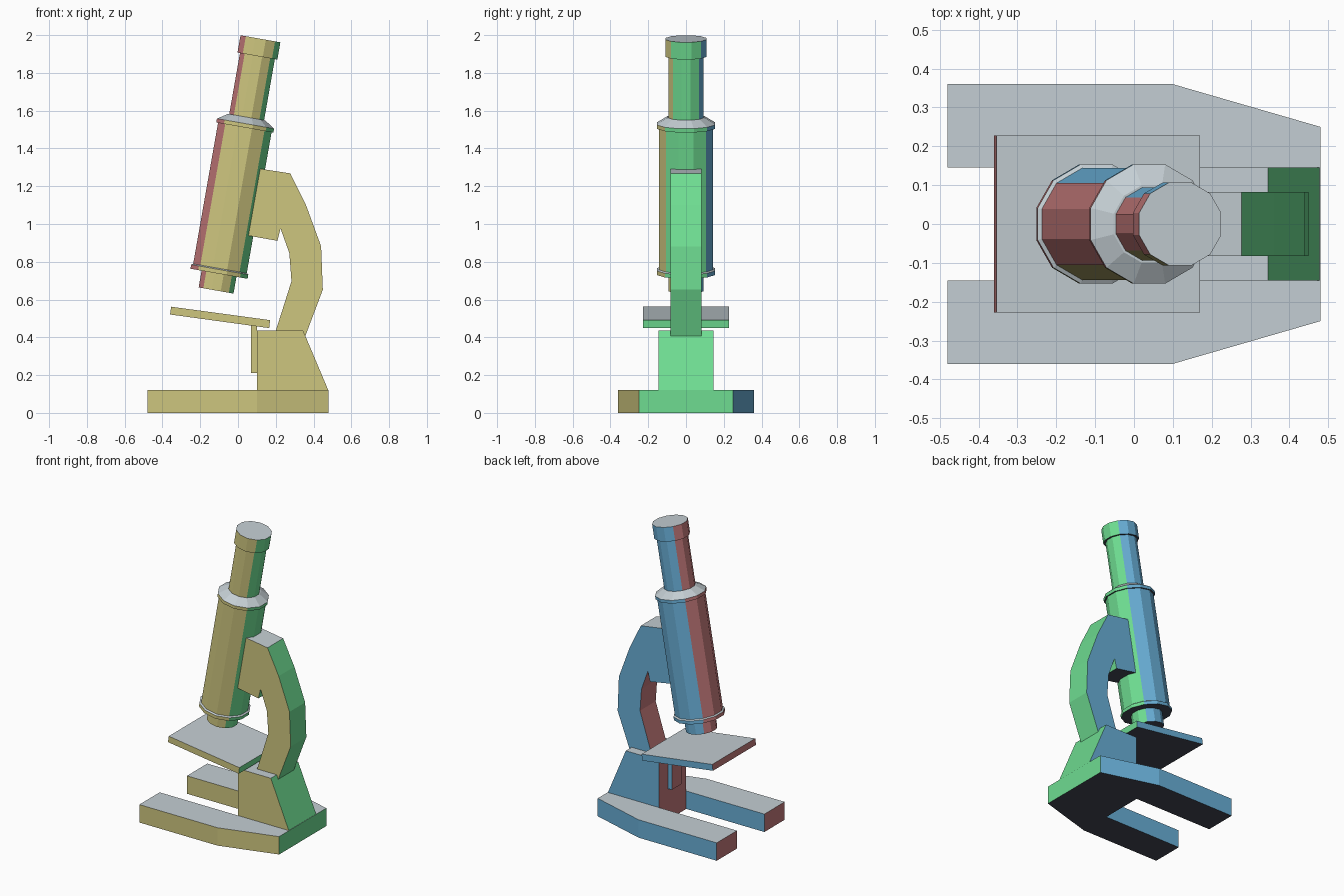
import bpy, bmesh, math
from mathutils import Vector, Matrix

if "Cube" in bpy.data.objects:
    bpy.data.objects.remove(bpy.data.objects["Cube"])


def make_mat(name, rgb):
    m = bpy.data.materials.new(name)
    lin = [((c / 255 + 0.055) / 1.055) ** 2.4 for c in rgb]
    m.diffuse_color = (*lin, 1.0)
    m.use_nodes = True
    m.node_tree.nodes["Principled BSDF"].inputs["Base Color"].default_value = m.diffuse_color
    return m


# One colour for each facing direction
MATS = [
    make_mat("green_right", (110, 220, 145)),
    make_mat("red_left", (195, 121, 122)),
    make_mat("blue_back", (105, 175, 215)),
    make_mat("yellow_front", (206, 198, 127)),
    make_mat("grey_top", (196, 206, 211)),
    make_mat("dark_bottom", (66, 69, 82)),
]


def finish(name, bm):
    """Fix normals, colour faces by dominant direction, make the object."""
    bmesh.ops.recalc_face_normals(bm, faces=bm.faces)
    bm.normal_update()
    for f in bm.faces:
        axis = max(range(3), key=lambda i: abs(f.normal[i]))
        f.material_index = axis * 2 + (f.normal[axis] < 0)
    me = bpy.data.meshes.new(name)
    bm.to_mesh(me)
    bm.free()
    for m in MATS:
        me.materials.append(m)
    ob = bpy.data.objects.new(name, me)
    bpy.context.collection.objects.link(ob)
    return ob


def prism(name, pts, offset):
    """Extrude a flat outline of 3D points along offset."""
    bm = bmesh.new()
    face = bm.faces.new([bm.verts.new(p) for p in pts])
    ext = bmesh.ops.extrude_face_region(bm, geom=[face], use_keep_orig=True)
    verts = [v for v in ext["geom"] if isinstance(v, bmesh.types.BMVert)]
    bmesh.ops.translate(bm, verts=verts, vec=Vector(offset))
    return finish(name, bm)


def side_prism(name, profile, half):
    """Side profile in x, z, extruded symmetrically in y."""
    return prism(name, [(x, -half, z) for x, z in profile], (0, 2 * half, 0))


# Tilted optical axis
TUBE = Matrix.Translation((-0.116, 0, 0.648)) @ Matrix.Rotation(math.radians(10), 4, 'Y')


def turned(name, rings, sides=12):
    """Capped turned part on the tube axis; rings are (radius, distance)."""
    bm = bmesh.new()
    loops = []
    for r, t in rings:
        loop = []
        for i in range(sides):
            a = 2 * math.pi * (i + 0.5) / sides
            loop.append(bm.verts.new(TUBE @ Vector((r * math.cos(a), r * math.sin(a), t))))
        loops.append(loop)
    for a, b in zip(loops, loops[1:]):
        for i in range(sides):
            j = (i + 1) % sides
            bm.faces.new((a[i], a[j], b[j], b[i]))
    bm.faces.new(loops[0])
    bm.faces.new(loops[-1])
    return finish(name, bm)


# Forked foot
half = [(0.48, 0.25), (0.1, 0.36), (-0.48, 0.36), (-0.48, 0.145), (0.1, 0.145)]
outline = half + [(x, -y) for x, y in reversed(half)]
prism("forked_base", [(x, y, 0) for x, y in outline], (0, 0, 0.12))

# Pillar block on the foot
side_prism("pillar", [(0.1, 0.12), (0.478, 0.12), (0.345, 0.435), (0.1, 0.435)], 0.145)

# Curved arm
side_prism("arm", [(0.10, 1.295), (0.277, 1.268), (0.36, 1.10), (0.44, 0.882),
                   (0.449, 0.652), (0.355, 0.403), (0.19, 0.403), (0.283, 0.697),
                   (0.272, 0.845), (0.225, 0.977), (0.209, 0.911), (0.04, 0.941)], 0.083)

# Stage and its bracket
side_prism("stage", [(-0.36, 0.521), (0.165, 0.449), (0.17, 0.491), (-0.354, 0.562)], 0.228)
side_prism("stage_bracket", [(0.07, 0.21), (0.1, 0.21), (0.1, 0.47), (0.07, 0.475)], 0.05)

# Optical tube, bottom to top
turned("objective", [(0.097, 0), (0.097, 0.1)])
turned("barrel", [(0.159, 0.09), (0.159, 0.112), (0.149, 0.118), (0.149, 0.876),
                  (0.159, 0.876), (0.159, 0.897), (0.103, 0.932)])
turned("draw_tube", [(0.097, 0.92), (0.097, 1.28)])
turned("eyepiece", [(0.111, 1.26), (0.111, 1.353)])
